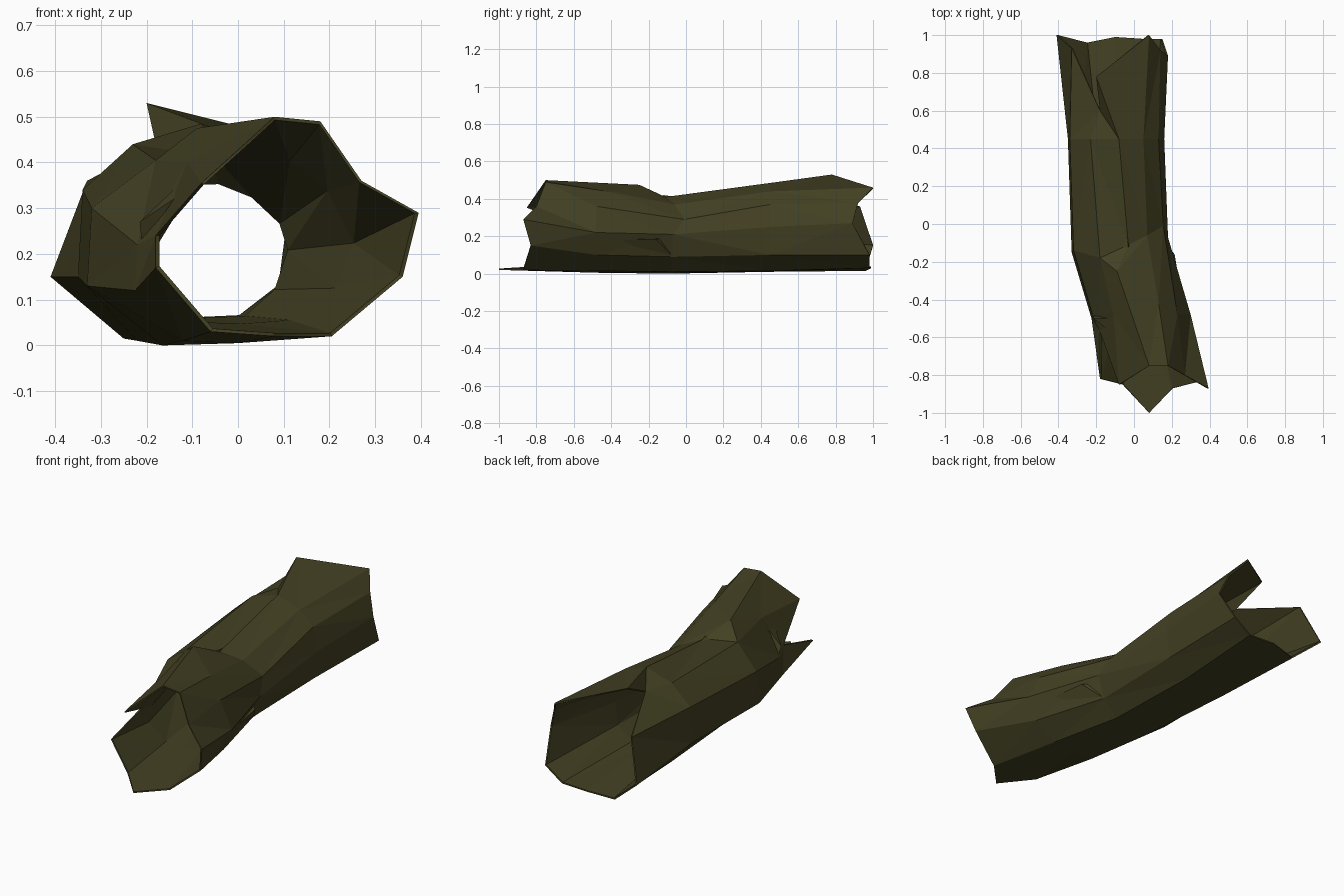
import bpy, bmesh
from mathutils import Vector

cube = bpy.data.objects.get("Cube")
if cube:
    bpy.data.objects.remove(cube)

# Single weathered bark colour
bark = bpy.data.materials.new("dark_olive_bark")
bark.use_nodes = True
bark_colour = (0.055, 0.051, 0.016, 1)
bark.diffuse_color = bark_colour
shader = next(n for n in bark.node_tree.nodes if n.type == 'BSDF_PRINCIPLED')
shader.inputs["Base Color"].default_value = bark_colour
shader.inputs["Roughness"].default_value = 0.9


def ring(*points):
    """Uneven cross-section of the trunk, counted from the lower right."""
    return [Vector(p) for p in points]


def flat_ring(y, *outline):
    """Straight cross-section at one depth, from x, z pairs."""
    return [Vector((x, y, z)) for x, z in outline]


def shrink(section, factor):
    """Copy of a section pulled towards its own centre line, keeping depth."""
    xs = [p.x for p in section]
    zs = [p.z for p in section]
    centre_x = (min(xs) + max(xs)) / 2
    centre_z = (min(zs) + max(zs)) / 2
    return [Vector((centre_x + (p.x - centre_x) * factor, p.y,
                    centre_z + (p.z - centre_z) * factor)) for p in section]


def finish(bm, name):
    """Turn a bmesh into a flat-shaded bark object."""
    bmesh.ops.recalc_face_normals(bm, faces=bm.faces)
    mesh = bpy.data.meshes.new(name)
    bm.to_mesh(mesh)
    bm.free()
    mesh.materials.append(bark)
    obj = bpy.data.objects.new(name, mesh)
    bpy.context.collection.objects.link(obj)
    return obj


def splinter(name, base, tip):
    """Small raised sliver of bark: a pyramid over a triangular base."""
    bm = bmesh.new()
    corners = [bm.verts.new(p) for p in base]
    peak = bm.verts.new(tip)
    bm.faces.new(corners)
    for a, b in zip(corners, corners[1:] + corners[:1]):
        bm.faces.new((a, b, peak))
    return finish(bm, name)


# Broken front rim, with a slit on one side and a long lower splinter
front_rim = ring(
    (.205, -.87, .02), (.36, -.83, .15), (.395, -.87, .29), (.27, -.8, .36),
    (.18, -.75, .49), (.08, -.75, .5), (-.08, -.85, .355), (-.18, -.57, .24),
    (-.18, -.82, .17), (-.06, -.85, .03), (.08, -1, .02))

# Trunk sections from front to back, around the bend
front_body = ring(
    (.13, -.48, .015), (.25, -.48, .1), (.3, -.48, .22), (.23, -.48, .36),
    (.13, -.42, .44), (-.09, -.25, .475), (-.11, -.48, .4),
    (-.22, -.48, .22), (-.225, -.5, .12), (-.12, -.48, .01), (0, -.48, .005))
bend = ring(
    (.05, -.08, .01), (.14, -.07, .09), (.18, -.07, .21), (.155, -.01, .29),
    (.07, -.06, .37), (-.03, -.11, .41), (-.18, -.18, .405),
    (-.32, -.14, .3), (-.33, -.15, .13), (-.165, -.1, 0), (-.05, -.05, .005))
back_body = flat_ring(
    .45,
    (.03, .015), (.14, .1), (.16, .25), (.13, .37), (.05, .44), (-.08, .485),
    (-.23, .44), (-.34, .34), (-.35, .15), (-.22, .01), (-.08, .01))

# Broken back rim, with a raised flap on top beside a deep notch
back_rim = ring(
    (.05, .98, .03), (.15, .98, .1), (.18, .89, .27), (.14, .92, .38),
    (.08, 1, .46), (-.2, .78, .53), (-.18, .6, .44), (-.33, .93, .36),
    (-.41, 1, .15), (-.25, .96, .015), (-.1, .99, .03))

# Outer shell runs front to back, inner shell returns back to front
outer = [front_rim, front_body, bend, back_body, back_rim]
thickness = (.97, .82, .72, .78, .97)
inner = [shrink(r, f) for r, f in zip(outer, thickness)]
loops = outer + inner[::-1]

bm = bmesh.new()
rows = [[bm.verts.new(p) for p in section] for section in loops]
for row, following in zip(rows, rows[1:] + rows[:1]):
    for i in range(len(row)):
        j = (i + 1) % len(row)
        bm.faces.new((row[i], row[j], following[j], following[i]))
bmesh.ops.triangulate(bm, faces=bm.faces, quad_method='SHORT_EDGE')
finish(bm, "hollow_log")

# Raised bark slivers on the side, the top and beside the slit
splinter("side_splinter",
         [(.26, -.43, .18), (.15, -.08, .1), (.16, -.12, .19)],
         (.215, -.16, .185))
splinter("top_splinter",
         [(-.08, -.13, .4), (-.01, -.13, .38), (-.05, .02, .4)],
         (-.03, -.12, .42))
splinter("slit_splinter",
         [(-.12, -.5, .36), (-.21, -.48, .22), (-.14, -.56, .32)],
         (-.215, -.5, .27))
